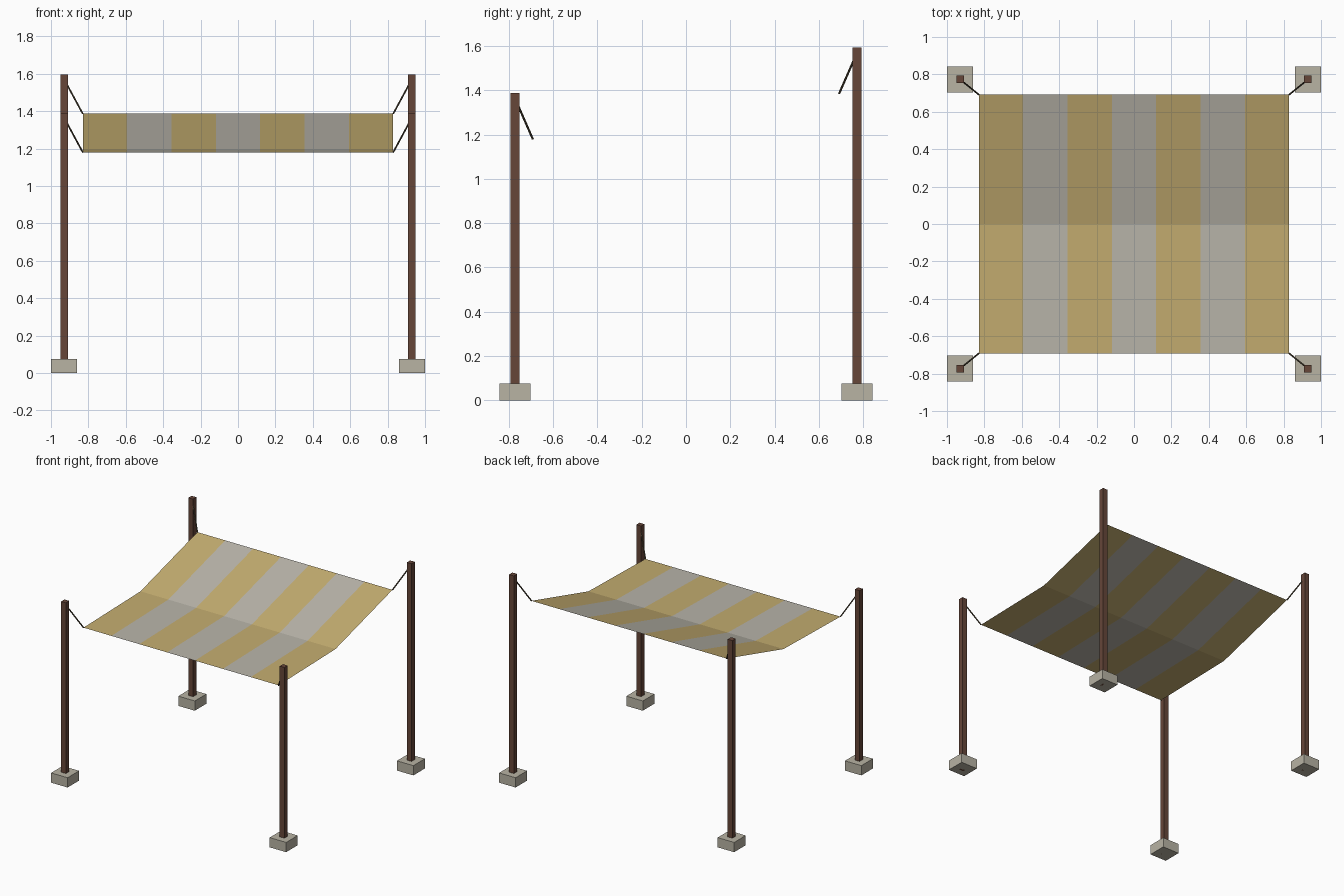
import bpy
import bmesh
from mathutils import Vector

cube = bpy.data.objects.get("Cube")
if cube:
    bpy.data.objects.remove(cube, do_unlink=True)


def linear(c):
    c /= 255
    return c / 12.92 if c <= 0.04 else ((c + 0.055) / 1.055) ** 2.4


def material(name, *rgb):
    mat = bpy.data.materials.new(name)
    mat.use_nodes = True
    colour = [linear(c) for c in rgb] + [1]
    mat.diffuse_color = colour
    mat.node_tree.nodes["Principled BSDF"].inputs["Base Color"].default_value = colour
    return mat


sand = material("sand cloth", 196, 173, 112)
grey = material("pale grey cloth", 185, 181, 170)
wood = material("dark wood", 102, 70, 57)
concrete = material("concrete", 184, 179, 164)
cord = material("cord", 84, 74, 56)


def add_object(name, bm, *mats):
    mesh = bpy.data.meshes.new(name)
    bm.to_mesh(mesh)
    bm.free()
    for mat in mats:
        mesh.materials.append(mat)
    obj = bpy.data.objects.new(name, mesh)
    bpy.context.collection.objects.link(obj)
    return obj


def box(name, x, y, width, height, mat):
    bm = bmesh.new()
    bmesh.ops.create_cube(bm, size=1)
    bmesh.ops.scale(bm, vec=(width, width, height), verts=bm.verts)
    bmesh.ops.translate(bm, vec=(x, y, height / 2), verts=bm.verts)
    return add_object(name, bm, mat)


def rope(name, start, end, radius):
    bm = bmesh.new()
    axis = end - start
    bmesh.ops.create_cone(bm, cap_ends=True, segments=6, radius1=radius,
                          radius2=radius, depth=axis.length)
    bmesh.ops.rotate(bm, matrix=axis.to_track_quat('Z', 'Y').to_matrix(), verts=bm.verts)
    bmesh.ops.translate(bm, vec=(start + end) / 2, verts=bm.verts)
    return add_object(name, bm, cord)


POST_X, POST_Y = 0.93, 0.773
CLOTH_X, CLOTH_Y = 0.83, 0.692
STRIPES = 7
ends = {"front": (-1, 1.388, 1.18), "back": (1, 1.595, 1.386)}

# Posts, footings and ropes at the four corners
for end, (sy, post_top, cloth_z) in ends.items():
    for side, sx in (("left", 1), ("right", -1)):
        tag = end + "_" + side
        x, y = sx * POST_X, sy * POST_Y
        box(tag + "_footing", x, y, 0.14, 0.075, concrete)
        box(tag + "_post", x, y, 0.04, post_top, wood)
        rope(tag + "_rope", Vector((sx * CLOTH_X, sy * CLOTH_Y, cloth_z)),
             Vector((x, y, cloth_z + 0.185)), 0.005)

# Striped cloth sheet sagging along its middle
bm = bmesh.new()
profile = [(-CLOTH_Y, ends["front"][2]), (0, 1.195), (CLOTH_Y, ends["back"][2])]
rows = [[bm.verts.new((CLOTH_X * (2 * i / STRIPES - 1), y, z))
         for i in range(STRIPES + 1)] for y, z in profile]
for near, far in zip(rows, rows[1:]):
    for i in range(STRIPES):
        face = bm.faces.new((near[i], near[i + 1], far[i + 1], far[i]))
        face.material_index = i % 2
add_object("canopy", bm, sand, grey)
